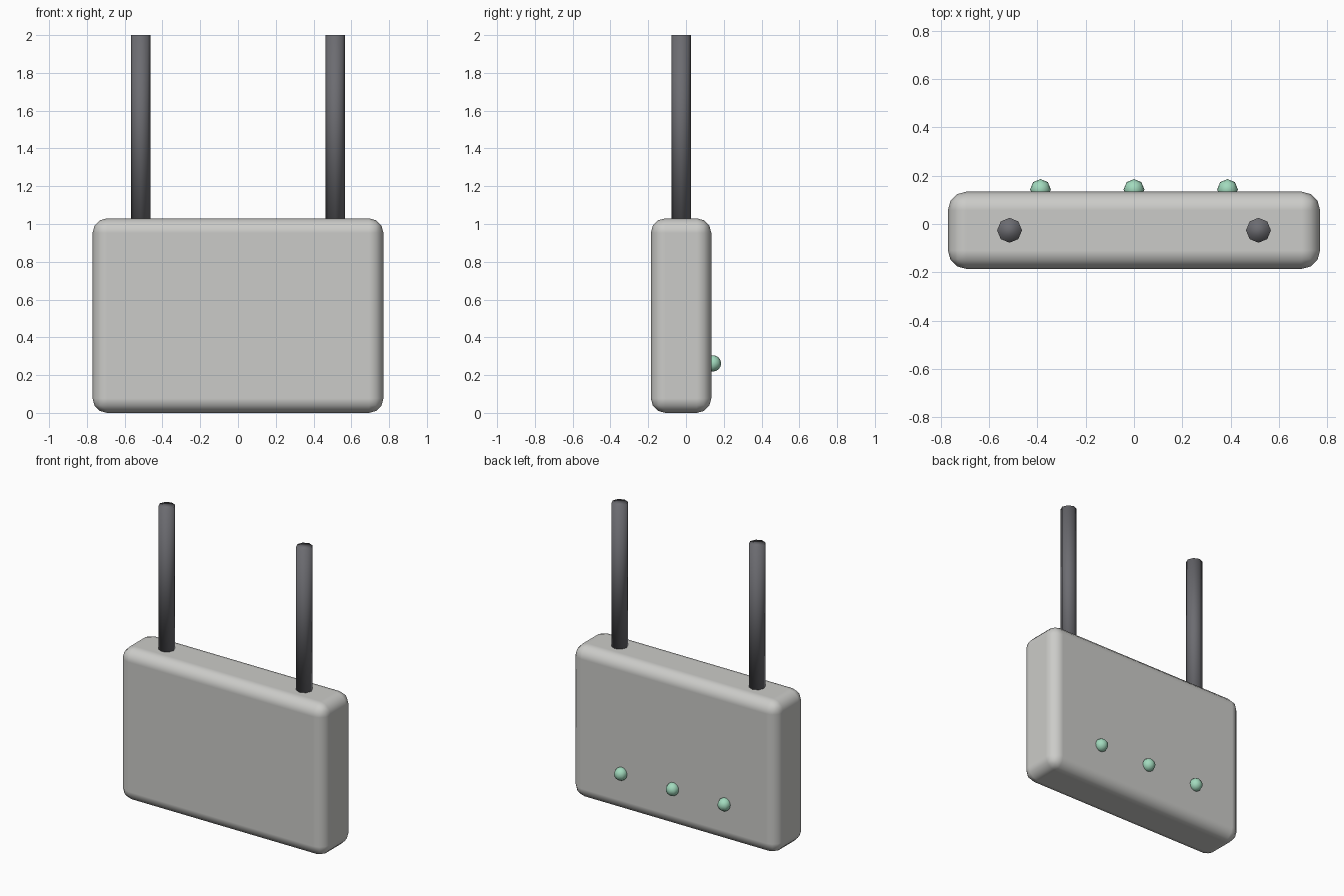
import bpy

cube = bpy.data.objects.get("Cube")
if cube:
    bpy.data.objects.remove(cube, do_unlink=True)


def material(name, rgb):
    mat = bpy.data.materials.new(name)
    mat.use_nodes = True
    mat.diffuse_color = (*rgb, 1)
    mat.node_tree.nodes["Principled BSDF"].inputs["Base Color"].default_value = (*rgb, 1)
    return mat


def finish(name, mat):
    obj = bpy.context.object
    obj.name = name
    obj.data.materials.append(mat)
    bpy.ops.object.shade_smooth()
    return obj


shell_grey = material("shell_grey", (0.6, 0.6, 0.58))
dark_grey = material("dark_grey", (0.15, 0.15, 0.165))
light_green = material("light_green", (0.36, 0.7, 0.51))

# Upright casing with rounded edges
width, depth, height = 1.54, 0.32, 1.03
back = 0.134
bpy.ops.mesh.primitive_cube_add(size=1, location=(0, back - depth / 2, height / 2))
body = bpy.context.object
body.scale = (width, depth, height)
bpy.ops.object.transform_apply(location=False, rotation=False, scale=True)
finish("casing", shell_grey)
bevel = body.modifiers.new("rounded_edges", "BEVEL")
bevel.width = 0.077
bevel.segments = 3
bevel.harden_normals = True

# Pair of antenna rods on the top
rod_length = 2 - height
for side, x in (("right", -0.515), ("left", 0.515)):
    bpy.ops.mesh.primitive_cylinder_add(
        vertices=8, radius=0.0515, depth=rod_length,
        location=(x, back - depth / 2, height + rod_length / 2))
    finish(side + "_antenna", dark_grey)

# Row of indicator lights on the back
for side, x in (("right", -0.387), ("middle", 0), ("left", 0.387)):
    bpy.ops.mesh.primitive_uv_sphere_add(
        segments=8, ring_count=8, radius=0.043, location=(x, 0.143, 0.262))
    finish(side + "_indicator_light", light_green)
